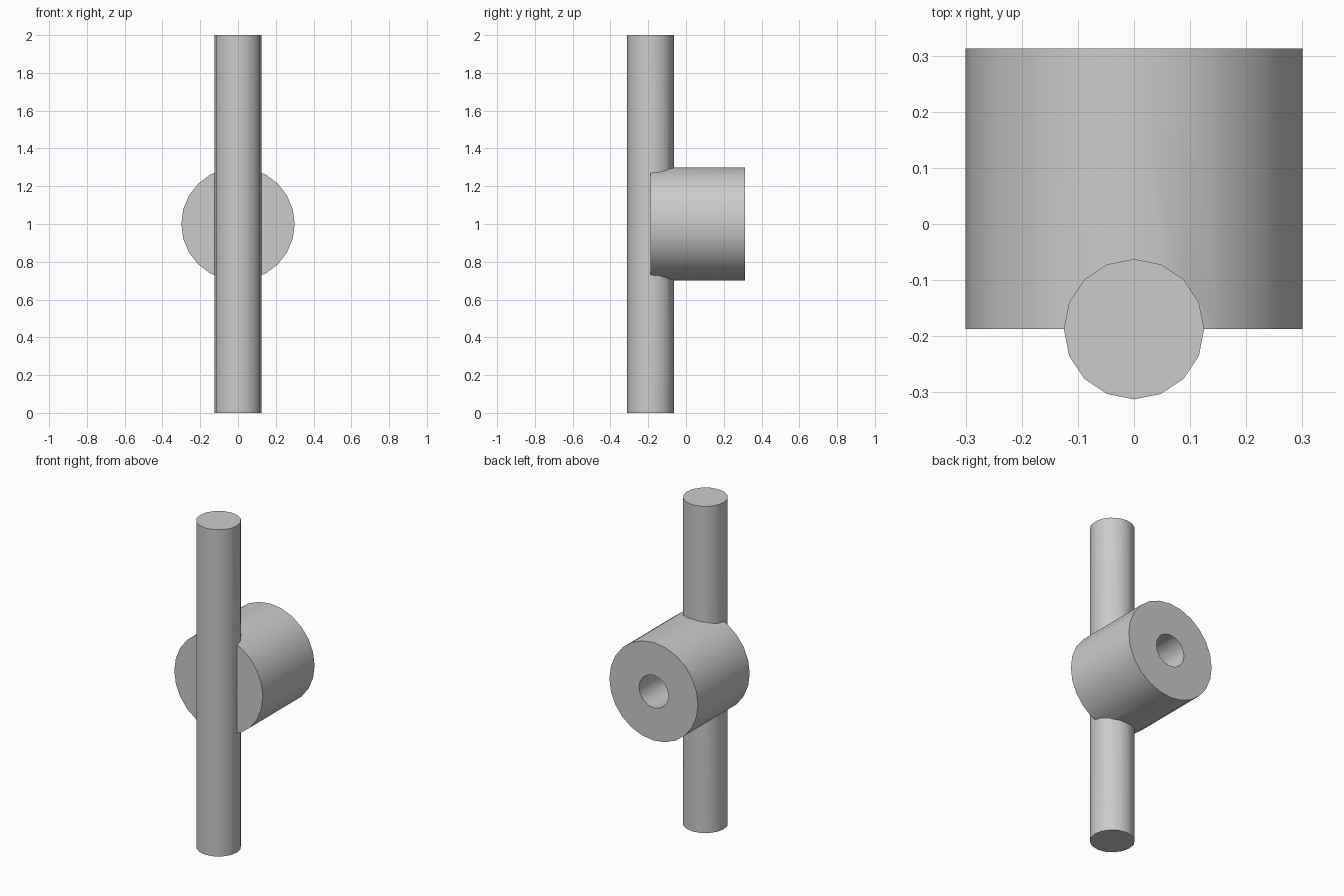
import bpy
from math import pi, radians

default = bpy.data.objects.get("Cube")
if default:
    bpy.data.objects.remove(default, do_unlink=True)

# Plain grey finish
grey = bpy.data.materials.new("plain_grey")
grey.use_nodes = True
colour = (0.6, 0.6, 0.6, 1)
grey.diffuse_color = colour
grey.node_tree.nodes["Principled BSDF"].inputs["Base Color"].default_value = colour

ROD_Y = -0.1875


def cylinder(name, sides, radius, depth, location, along_y=False):
    bpy.ops.mesh.primitive_cylinder_add(
        vertices=sides, radius=radius, depth=depth, location=location,
        rotation=(pi / 2 if along_y else 0, 0, 0))
    obj = bpy.context.object
    obj.name = name
    obj.data.materials.append(grey)
    return obj


def combine(target, other, operation):
    mod = target.modifiers.new(operation.lower(), 'BOOLEAN')
    mod.operation = operation
    mod.solver = 'EXACT'
    mod.object = other
    bpy.context.view_layer.objects.active = target
    bpy.ops.object.modifier_apply(modifier=mod.name)
    bpy.data.objects.remove(other, do_unlink=True)


# Round hub with a bore along its axis
hub = cylinder("hub_with_rod", 24, 0.3, 0.5, (0, ROD_Y + 0.25, 1), True)
bore = cylinder("bore_cutter", 16, 0.1, 0.8, (0, ROD_Y + 0.25, 1), True)
combine(hub, bore, 'DIFFERENCE')

# Upright rod fused into the hub, closing the front of the bore
rod = cylinder("rod", 16, 0.125, 2, (0, ROD_Y, 1))
combine(hub, rod, 'UNION')

bpy.ops.object.select_all(action='DESELECT')
hub.select_set(True)
bpy.context.view_layer.objects.active = hub
bpy.ops.object.shade_smooth_by_angle(angle=radians(30))
